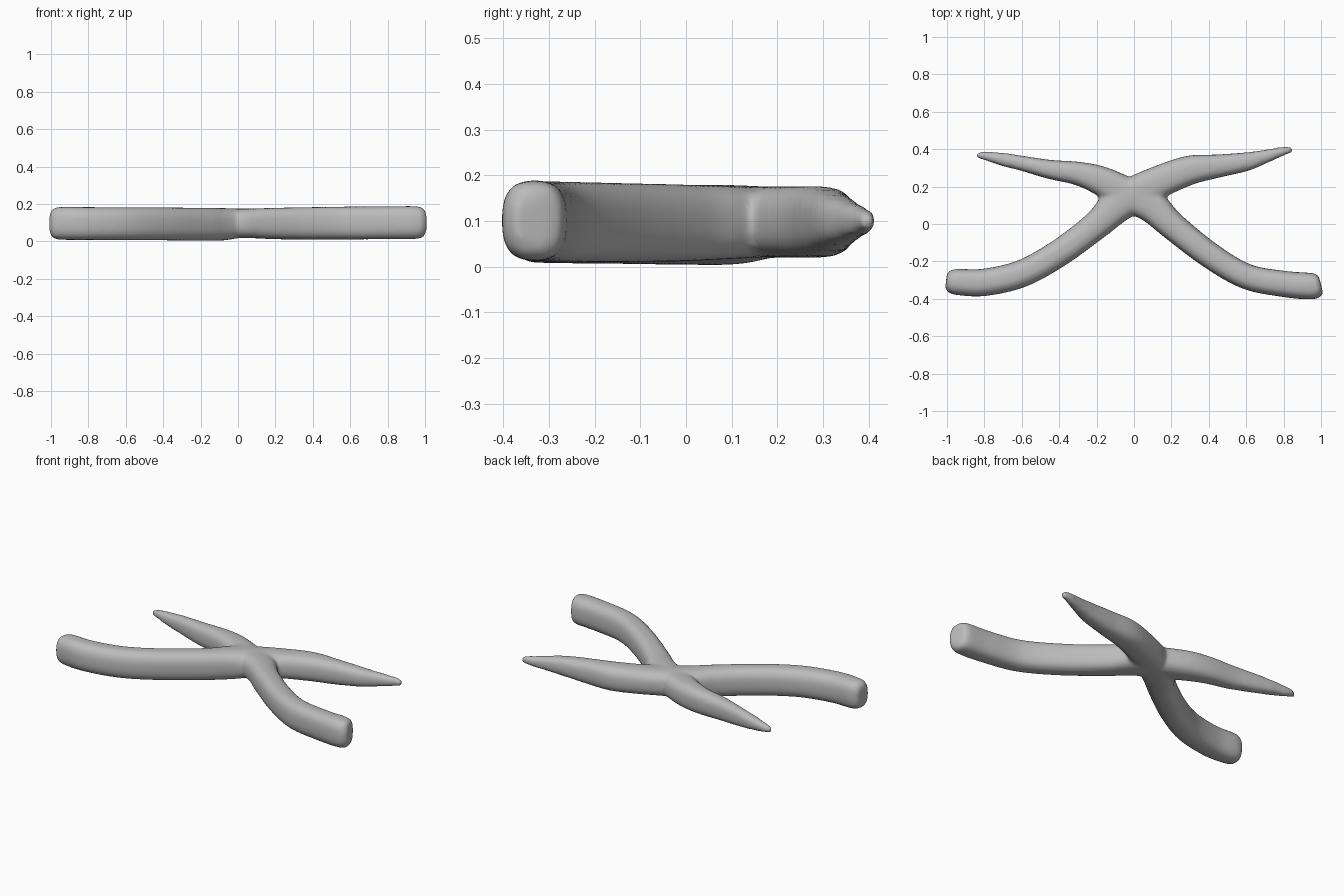
import bpy, bmesh, math
from mathutils import Vector

cube = bpy.data.objects.get("Cube")
if cube:
    bpy.data.objects.remove(cube, do_unlink=True)

grey = bpy.data.materials.new("plain grey")
grey.use_nodes = True
colour = (0.5, 0.5, 0.5, 1)
grey.diffuse_color = colour
grey.node_tree.nodes["Principled BSDF"].inputs["Base Color"].default_value = colour

SIDES = 32
STEPS = 8


def spline(points):
    """Smooth path through rows of (x, y, z, half width, half height)."""
    rows = [Vector(p) for p in points]
    out = []
    for i in range(len(rows) - 1):
        a, b = rows[max(i - 1, 0)], rows[i]
        c, d = rows[i + 1], rows[min(i + 2, len(rows) - 1)]
        for s in range(STEPS):
            t = s / STEPS
            out.append(0.5 * (2 * b + (c - a) * t + (2 * a - 5 * b + 4 * c - d) * t * t
                              + (3 * b - a - 3 * c + d) * t ** 3))
    return out + [rows[-1]]


def tube(bm, points, squareness):
    """Sweep a rounded-rectangle section along a flat path."""
    path = spline(points)
    rings = []
    for i, p in enumerate(path):
        q0, q1 = path[max(i - 1, 0)], path[min(i + 1, len(path) - 1)]
        side = Vector((q0[1] - q1[1], q1[0] - q0[0], 0)).normalized()
        ring = []
        for k in range(SIDES):
            a = 2 * math.pi * k / SIDES
            u = math.copysign(abs(math.cos(a)) ** squareness, math.cos(a)) * p[3]
            v = math.copysign(abs(math.sin(a)) ** squareness, math.sin(a)) * p[4]
            ring.append(bm.verts.new(Vector((p[0], p[1], p[2] + v)) + side * u))
        rings.append(ring)
    for r0, r1 in zip(rings, rings[1:]):
        for k in range(SIDES):
            n = (k + 1) % SIDES
            bm.faces.new((r0[k], r0[n], r1[n], r1[k]))
    bm.faces.new(rings[0][::-1])
    bm.faces.new(rings[-1])


bm = bmesh.new()
# each lever runs from its handle, through the pivot, to the opposite jaw
tube(bm, [(-1.005, -0.305, 0.097, 0.040, 0.058), (-0.985, -0.307, 0.097, 0.060, 0.080),
          (-0.94, -0.310, 0.097, 0.070, 0.088), (-0.8, -0.312, 0.096, 0.073, 0.088),
          (-0.6, -0.265, 0.095, 0.073, 0.088), (-0.4, -0.155, 0.094, 0.073, 0.088),
          (-0.2, -0.005, 0.092, 0.077, 0.088), (-0.09, 0.100, 0.092, 0.094, 0.087),
          (0.02, 0.168, 0.098, 0.094, 0.078), (0.15, 0.232, 0.098, 0.086, 0.078),
          (0.3, 0.288, 0.098, 0.078, 0.078), (0.45, 0.310, 0.098, 0.062, 0.070),
          (0.6, 0.333, 0.099, 0.050, 0.056), (0.7, 0.360, 0.099, 0.036, 0.042),
          (0.8, 0.390, 0.1, 0.023, 0.027), (0.85, 0.396, 0.1, 0.014, 0.016)], 0.75)
tube(bm, [(1.0, -0.325, 0.101, 0.042, 0.058), (0.985, -0.328, 0.101, 0.062, 0.080),
          (0.94, -0.332, 0.101, 0.071, 0.088), (0.8, -0.320, 0.1, 0.070, 0.088),
          (0.6, -0.280, 0.099, 0.068, 0.088), (0.4, -0.163, 0.097, 0.070, 0.087),
          (0.2, -0.005, 0.096, 0.075, 0.084), (0.09, 0.097, 0.097, 0.088, 0.080),
          (-0.05, 0.165, 0.097, 0.090, 0.078), (-0.18, 0.232, 0.098, 0.078, 0.078),
          (-0.3, 0.270, 0.098, 0.063, 0.074), (-0.45, 0.292, 0.098, 0.051, 0.066),
          (-0.6, 0.325, 0.099, 0.040, 0.053), (-0.7, 0.345, 0.099, 0.035, 0.040),
          (-0.8, 0.365, 0.1, 0.022, 0.026), (-0.842, 0.366, 0.1, 0.014, 0.016)], 0.75)
bmesh.ops.recalc_face_normals(bm, faces=bm.faces)
mesh = bpy.data.meshes.new("crossed_levers")
bm.to_mesh(mesh)
bm.free()
mesh.materials.append(grey)
obj = bpy.data.objects.new("crossed_levers", mesh)
bpy.context.collection.objects.link(obj)

# fuse the levers into one skin and round off the joints
remesh = obj.modifiers.new("fuse", 'REMESH')
remesh.mode = 'VOXEL'
remesh.voxel_size = 0.012
remesh.use_smooth_shade = True
smooth = obj.modifiers.new("soften", 'SMOOTH')
smooth.factor = 0.5
smooth.iterations = 8
mesh.shade_smooth()
